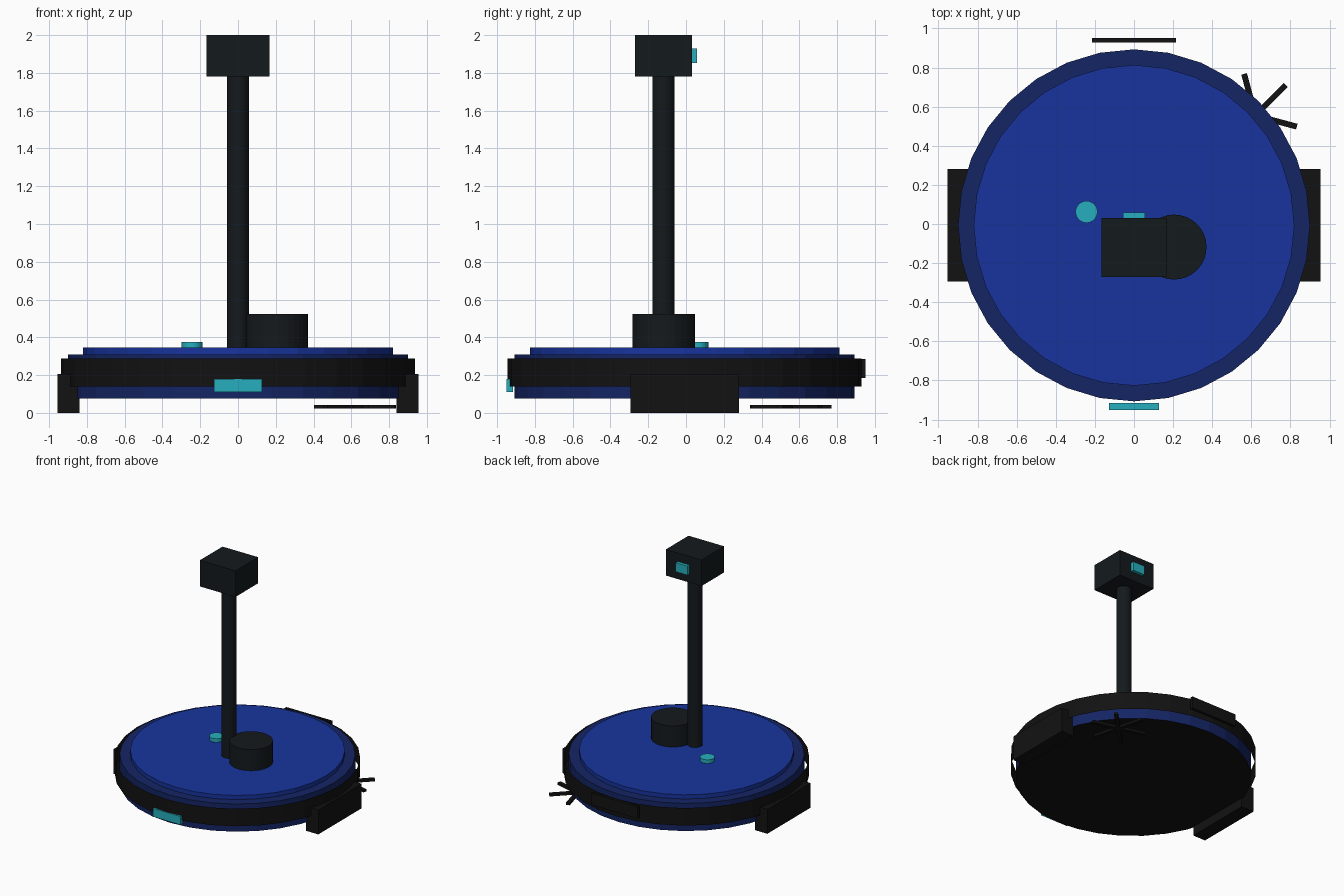
import bpy
from math import radians

if "Cube" in bpy.data.objects:
    bpy.data.objects.remove(bpy.data.objects["Cube"])

CY = -0.007  # y of the round body's centre


def material(name, rgb):
    m = bpy.data.materials.new(name)
    m.diffuse_color = (*rgb, 1)
    m.use_nodes = True
    m.node_tree.nodes["Principled BSDF"].inputs["Base Color"].default_value = m.diffuse_color
    return m


BLUE = material("blue", (0.009, 0.034, 0.34))
NAVY = material("navy", (0.007, 0.018, 0.127))
BLACK = material("black", (0.006, 0.006, 0.006))
SLATE = material("slate", (0.007, 0.010, 0.012))
TEAL = material("teal", (0.02, 0.43, 0.51))


def finish(name, mat):
    ob = bpy.context.object
    ob.name = name
    ob.data.materials.append(mat)
    return ob


def box(name, mat, x, y, z, turn=0):
    """Box from (min, max) ranges, optionally turned about z."""
    lo, hi = zip(x, y, z)
    bpy.ops.mesh.primitive_cube_add(
        size=1, location=[(a + b) / 2 for a, b in zip(lo, hi)])
    ob = finish(name, mat)
    ob.scale = [b - a for a, b in zip(lo, hi)]
    ob.rotation_euler.z = radians(turn)
    return ob


def disc(name, mat, x, y, r, z0, z1, sides=32, fill='NGON'):
    """Upright cylinder between two heights."""
    bpy.ops.mesh.primitive_cylinder_add(
        vertices=sides, radius=r, depth=z1 - z0, end_fill_type=fill,
        location=(x, y, (z0 + z1) / 2))
    return finish(name, mat)


# Round body with a black underside
body = disc("body", NAVY, 0, CY, 0.90, 0.077, 0.31)
body.data.materials.append(BLACK)
for f in body.data.polygons:
    if f.normal.z < -0.5:
        f.material_index = 1

# Raised lid and the open bumper band around the body
disc("lid", BLUE, 0, CY, 0.82, 0.31, 0.345)
disc("bumper_band", BLACK, 0, CY, 0.937, 0.14, 0.288, fill='NOTHING')

# Wheel blocks on both sides
for side, name in ((-1, "left_wheel"), (1, "right_wheel")):
    xs = sorted((side * 0.838, side * 0.955))
    box(name, BLACK, xs, (-0.295, 0.281), (0, 0.207))

# Front sensor and rear plate
box("front_sensor", TEAL, (-0.128, 0.128), (-0.95, -0.915), (0.11, 0.18))
box("rear_plate", BLACK, (-0.215, 0.215), (0.928, 0.95), (0.185, 0.285))

# Side brush: three crossed bars
for i, turn in enumerate((-15, 45, 105)):
    box(f"side_brush_{i + 1}", BLACK, (0.40, 0.84), (0.54, 0.57),
        (0.022, 0.042), turn)

# Lidar puck and button on the lid
disc("lidar_puck", SLATE, 0.205, -0.118, 0.166, 0.345, 0.523)
disc("button", TEAL, -0.243, 0.062, 0.056, 0.345, 0.375)

# Mast with camera head
disc("mast", SLATE, 0, -0.12, 0.058, 0.345, 1.78)
box("camera_head", SLATE, (-0.166, 0.166), (-0.271, 0.031), (1.78, 2.0))
box("camera_lens", TEAL, (-0.056, 0.056), (0.031, 0.058), (1.852, 1.928))
